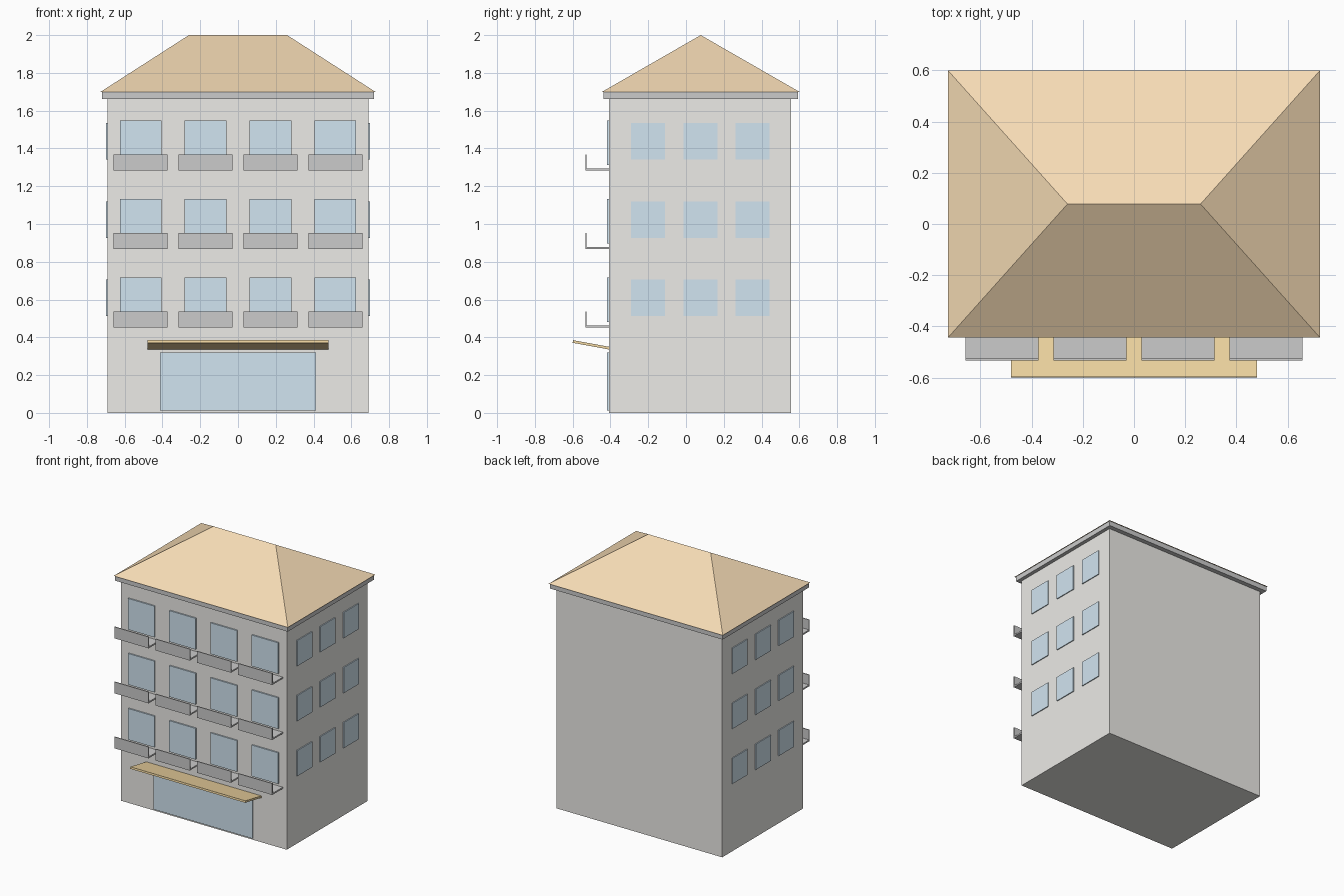
import bpy
import bmesh

if "Cube" in bpy.data.objects:
    bpy.data.objects.remove(bpy.data.objects["Cube"])


def material(name, rgb):
    m = bpy.data.materials.new(name)
    m.diffuse_color = (*rgb, 1)
    m.use_nodes = True
    m.node_tree.nodes["Principled BSDF"].inputs["Base Color"].default_value = m.diffuse_color
    return m


WALL = material("wall", (0.84, 0.83, 0.80))
GLASS = material("glass", (0.64, 0.78, 0.88))
ROOF = material("roof_tile", (0.92, 0.71, 0.46))
AWNING = material("awning_cloth", (0.88, 0.68, 0.36))


def hull(name, points, mat=None):
    """Convex solid around a few corner points."""
    bm = bmesh.new()
    for p in points:
        bm.verts.new(p)
    bmesh.ops.convex_hull(bm, input=bm.verts)
    bmesh.ops.dissolve_limit(bm, angle_limit=0.001, verts=bm.verts, edges=bm.edges)
    bmesh.ops.recalc_face_normals(bm, faces=bm.faces)
    mesh = bpy.data.meshes.new(name)
    bm.to_mesh(mesh)
    bm.free()
    ob = bpy.data.objects.new(name, mesh)
    bpy.context.collection.objects.link(ob)
    if mat:
        mesh.materials.append(mat)
    return ob


def box(name, xs, ys, zs, mat=None):
    return hull(name, [(x, y, z) for x in xs for y in ys for z in zs], mat)


def extrude_x(name, profile, x0, x1, mat=None):
    """Extrude a (y, z) outline along x."""
    n = len(profile)
    verts = [(x, y, z) for x in (x0, x1) for y, z in profile]
    faces = [list(range(n)), list(range(n, 2 * n))]
    faces += [(i, (i + 1) % n, n + (i + 1) % n, n + i) for i in range(n)]
    mesh = bpy.data.meshes.new(name)
    mesh.from_pydata(verts, [], faces)
    bm = bmesh.new()
    bm.from_mesh(mesh)
    bmesh.ops.recalc_face_normals(bm, faces=bm.faces)
    bm.to_mesh(mesh)
    bm.free()
    ob = bpy.data.objects.new(name, mesh)
    bpy.context.collection.objects.link(ob)
    if mat:
        mesh.materials.append(mat)
    return ob


FRONT, BACK, SIDE = -0.407, 0.557, 0.692

# Building block, cornice and hipped roof
box("walls", (-SIDE, SIDE), (FRONT, BACK), (0, 1.68), WALL)
box("cornice", (-0.72, 0.72), (-0.436, 0.592), (1.663, 1.70))
hull("roof", [(x, y, 1.70) for x in (-0.727, 0.727) for y in (-0.444, 0.60)]
     + [(-0.26, 0.078, 2.0), (0.26, 0.078, 2.0)], ROOF)

# Shop window and sloping awning
box("shop_window", (-0.412, 0.412), (FRONT - 0.01, FRONT + 0.01), (0.013, 0.321), GLASS)
extrude_x("awning", [(-0.60, 0.371), (-0.598, 0.385), (-0.402, 0.349), (-0.404, 0.335)],
          -0.48, 0.48, AWNING)

for floor in range(3):
    dz = 0.415 * floor
    # Front windows, each with an open-ended balcony
    for col in range(4):
        x = (col - 1.5) * 0.344
        box(f"front_window_{floor}_{col}", (x - 0.11, x + 0.11),
            (FRONT - 0.01, FRONT + 0.01), (0.482 + dz, 0.717 + dz), GLASS)
        b, t = 0.452 + dz, 0.538 + dz
        extrude_x(f"balcony_{floor}_{col}",
                  [(FRONT + 0.005, b), (-0.533, b), (-0.533, t), (-0.526, t),
                   (-0.526, b + 0.011), (FRONT + 0.005, b + 0.011)],
                  x - 0.143, x + 0.143)
    # Side windows on both ends
    for s in (-1, 1):
        for col in range(3):
            y = 0.076 + (col - 1) * 0.277
            box(f"side_window_{floor}_{col}_{'left' if s < 0 else 'right'}",
                (s * (SIDE - 0.01), s * (SIDE + 0.007)),
                (y - 0.09, y + 0.09), (0.512 + dz, 0.705 + dz), GLASS)
